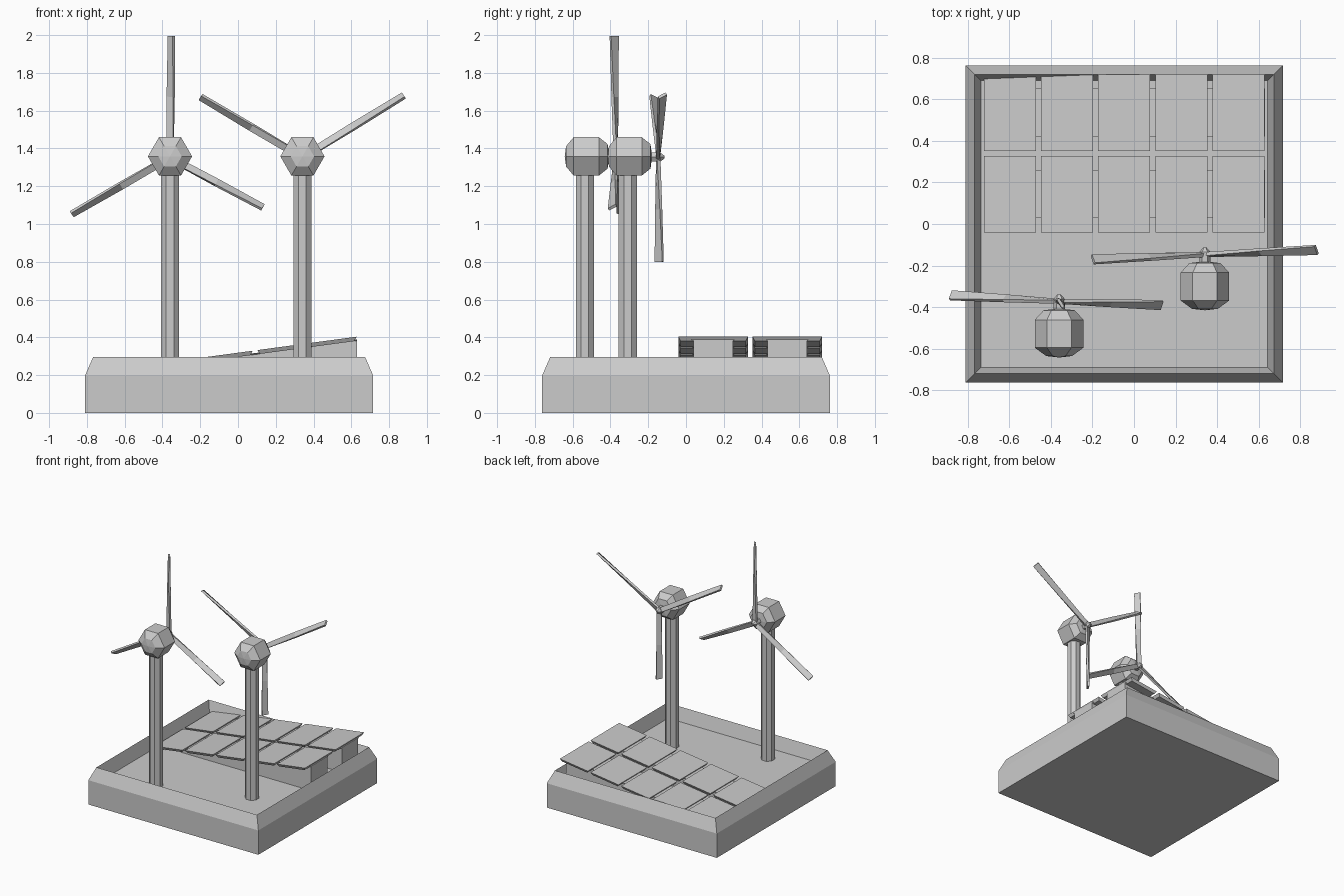
import bpy, math
from mathutils import Vector

if "Cube" in bpy.data.objects:
    bpy.data.objects.remove(bpy.data.objects["Cube"])

FLOOR = 0.19


def loft(name, rings, cap=True):
    """Skin a list of equal-length vertex rings into one object."""
    n = len(rings[0])
    verts = [tuple(v) for r in rings for v in r]
    faces = [(i * n + j, i * n + (j + 1) % n, (i + 1) * n + (j + 1) % n, (i + 1) * n + j)
             for i in range(len(rings) - 1) for j in range(n)]
    if cap:
        faces += [tuple(reversed(range(n))), tuple(range(len(verts) - n, len(verts)))]
    me = bpy.data.meshes.new(name)
    me.from_pydata(verts, [], faces)
    me.update()
    # consistent outward normals
    import bmesh
    bm = bmesh.new()
    bm.from_mesh(me)
    bmesh.ops.remove_doubles(bm, verts=bm.verts, dist=1e-5)
    bmesh.ops.recalc_face_normals(bm, faces=bm.faces)
    bm.to_mesh(me)
    bm.free()
    ob = bpy.data.objects.new(name, me)
    bpy.context.collection.objects.link(ob)
    return ob


def rect(cx, cy, hx, hy, zf):
    return [(cx + sx * hx, cy + sy * hy, zf(cx + sx * hx))
            for sx, sy in ((-1, -1), (1, -1), (1, 1), (-1, 1))]


def lathe_y(name, c, profile, sides):
    """Turn (y, radius) points around an axis along y."""
    return loft(name, [[(c[0] + r * math.cos(2 * math.pi * k / sides), c[1] + y,
                         c[2] + r * math.sin(2 * math.pi * k / sides))
                        for k in range(sides)] for y, r in profile])


# Tray base: chamfered outside, sharp rim, recessed floor
loft("tray_base", [rect(-0.047, 0, 0.763 - i, 0.762 - i, lambda x, z=z: z)
                   for i, z in ((0, 0), (0, 0.197), (0.043, 0.296), (0.073, FLOOR))])


# Solar array: two sloping stands, each carrying five overhanging panels
def slope(x):
    return 0.405 + 0.135 * (x - 0.64)


for row, cy in enumerate((0.144, 0.536)):
    loft(f"panel_stand_{row}", [
        rect(-0.04, cy, 0.67, 0.105, lambda x: FLOOR - 0.01),
        rect(-0.04, cy, 0.67, 0.105, lambda x: slope(x) - 0.022),
        rect(-0.04, cy, 0.67, 0.115, lambda x: slope(x) - 0.014)])
    for col in range(5):
        cx = -0.597 + 0.275 * col
        loft(f"solar_panel_{row}_{col}", [
            rect(cx, cy, 0.112, 0.172, lambda x: slope(x) - 0.022),
            rect(cx, cy, 0.125, 0.184, slope)])


# Blade: thin plate, twisted from root to tip
def blade(name, hub, tip):
    hub, tip = Vector(hub), Vector(tip)
    d = (tip - hub).normalized()
    tangent = Vector((0, -1, 0)).cross(d).normalized()
    rings = []
    for t, w, th, deg in ((0.02, 0.036, 0.018, 10), (0.5, 0.042, 0.016, 36), (1, 0.048, 0.015, 58)):
        a = math.radians(deg)
        normal = Vector((0, -1, 0)) * math.cos(a) + tangent * math.sin(a)
        wide = normal.cross(d)
        c = hub.lerp(tip, t)
        rings.append([c + wide * sx * w / 2 + normal * sy * th / 2
                      for sx, sy in ((-1, -1), (1, -1), (1, 1), (-1, 1))])
    loft(name, rings)


# Turbines: octagonal pole, hexagonal housing, hub and three blades
turbines = {
    "left": (-0.36, -0.535, -0.372,
             ((-0.353, -0.38, 1.995), (-0.88, -0.343, 1.052), (0.132, -0.39, 1.088))),
    "right": (0.341, -0.308, -0.147,
              ((-0.198, -0.17, 1.672), (0.878, -0.125, 1.68), (0.341, -0.142, 0.80))),
}
for side, (x, y, hub_y, tips) in turbines.items():
    loft(f"{side}_pole", [[(x + 0.052 * math.cos(math.pi * (k + 0.5) / 4),
                            y + 0.052 * math.sin(math.pi * (k + 0.5) / 4), z)
                           for k in range(8)] for z in (FLOOR - 0.01, 1.3)])
    lathe_y(f"{side}_housing", (x, y + 0.012, 1.358),
            ((-0.119, 0.001), (-0.112, 0.062), (-0.072, 0.117), (0.062, 0.117),
             (0.108, 0.075), (0.117, 0.001)), 6)
    lathe_y(f"{side}_hub", (x, hub_y, 1.354),
            ((-0.08, 0.027), (0.012, 0.027), (0.034, 0.008)), 6)
    for i, tip in enumerate(tips):
        blade(f"{side}_blade_{i}", (x, hub_y, 1.352), tip)
